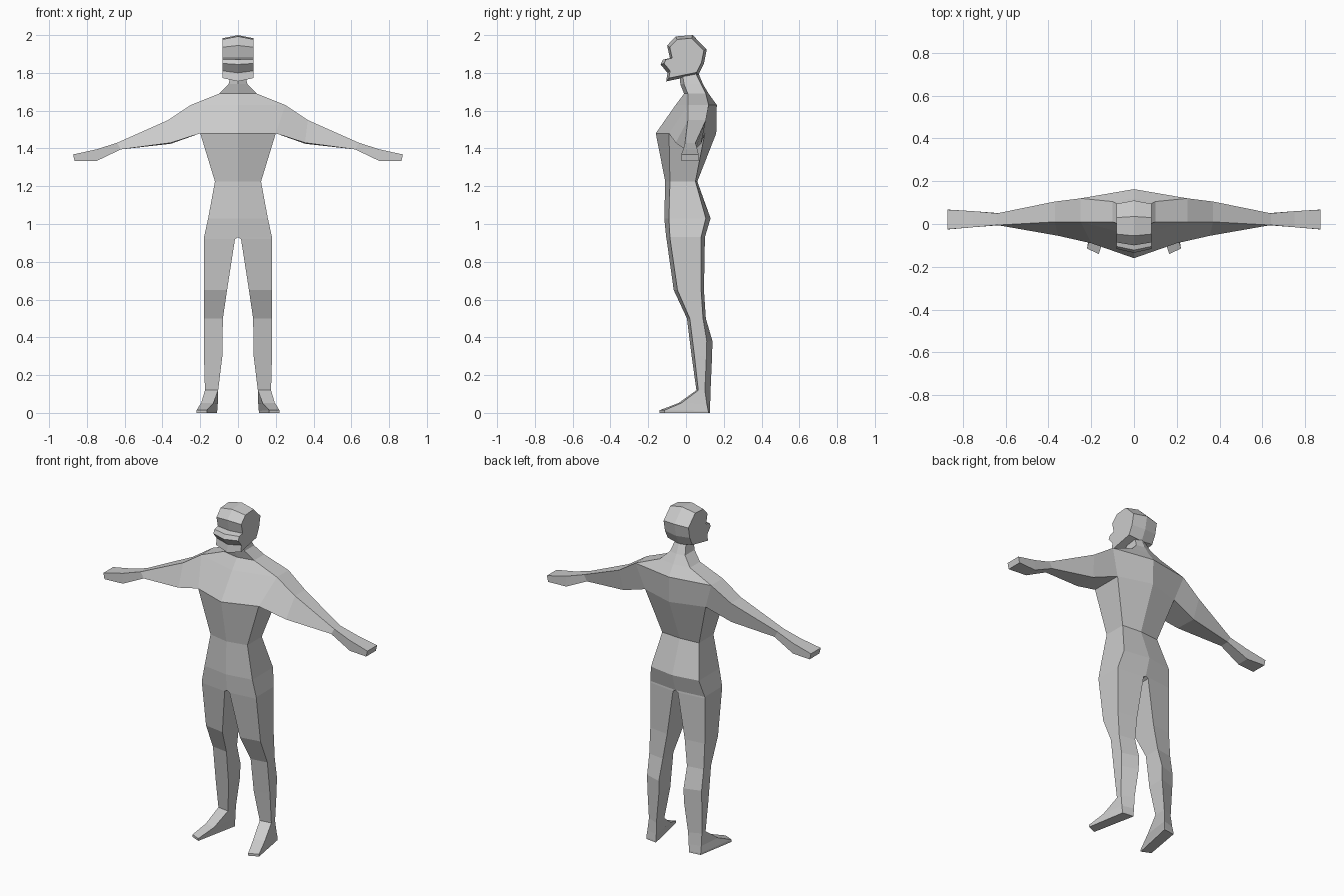
import bpy, bmesh


def loft(name, rings, closed=True, start=False, end=False, skip=(), mirror=True):
    """Skin a series of equal-length rings; optionally cap and mirror across x."""
    bm = bmesh.new()
    rows = [[bm.verts.new(p) for p in ring] for ring in rings]
    n = len(rows[0])
    for i in range(len(rows) - 1):
        for j in range(n if closed else n - 1):
            if (i, j) in skip:
                continue
            k = (j + 1) % n
            bm.faces.new((rows[i][j], rows[i][k], rows[i + 1][k], rows[i + 1][j]))
    if start:
        bm.faces.new(rows[0][::-1])
    if end:
        bm.faces.new(rows[-1])
    if mirror:
        geom = bm.verts[:] + bm.edges[:] + bm.faces[:]
        bmesh.ops.mirror(bm, geom=geom, axis='X', merge_dist=0.0)
        bmesh.ops.remove_doubles(bm, verts=bm.verts, dist=0.0005)
    bmesh.ops.recalc_face_normals(bm, faces=bm.faces)
    mesh = bpy.data.meshes.new(name)
    bm.to_mesh(mesh)
    bm.free()
    obj = bpy.data.objects.new(name, mesh)
    bpy.context.collection.objects.link(obj)
    return obj


# Torso and neck: z, half width, then y of front centre, front side, back side, back centre
torso = [
    (1.80, .035, -.035, -.02, .05, .065),
    (1.74, .05, -.03, -.01, .08, .09),
    (1.69, .10, -.01, .01, .105, .12),
    (1.63, .25, -.055, .01, .12, .163),
    (1.48, .20, -.16, -.09, .10, .16),
    (1.225, .122, -.11, -.085, .05, .06),
    (1.03, .158, -.115, -.09, .105, .13),
    (.93, .18, -.105, -.085, .08, .10),
]
loft("torso", [[(0, a, z), (w, b, z), (w, c, z), (0, d, z)]
               for z, w, a, b, c, d in torso],
     closed=False, skip={(3, 1)})   # shoulder opening

# Arms: top front, top back, bottom back, bottom front
arm = [
    [(.25, .01, 1.63), (.25, .12, 1.63), (.20, .10, 1.48), (.20, -.09, 1.48)],
    [(.37, .01, 1.55), (.37, .105, 1.55), (.355, .08, 1.425), (.355, -.055, 1.43)],
    [(.64, -.005, 1.43), (.64, .05, 1.43), (.62, .05, 1.395), (.62, -.005, 1.395)],
    [(.75, -.015, 1.395), (.75, .06, 1.395), (.75, .06, 1.333), (.75, -.015, 1.333)],
    [(.873, -.025, 1.368), (.873, .067, 1.368), (.865, .067, 1.333), (.865, -.025, 1.333)],
]
loft("arms", arm, end=True)

# Legs: z, inner x, outer x, y of front inner, front outer, back inner, back outer
leg = [
    (.93, 0, .18, -.105, -.085, .10, .08),
    (.92, .016, .18, -.103, -.084, .10, .08),
    (.65, .058, .18, -.065, -.045, .095, .08),
    (.50, .08, .18, .005, .02, .105, .09),
    (.38, .082, .18, .02, .035, .14, .11),
    (.30, .083, .18, .03, .045, .138, .108),
    (.12, .105, .175, .055, .065, .13, .10),
]
loft("legs", [[(xi, fi, z), (xo, fo, z), (xo, bo, z), (xi, bi, z)]
              for z, xi, xo, fi, fo, bi, bo in leg])

# Feet continue from the ankle down to the toes
foot = [
    [(.105, .055, .12), (.175, .065, .12), (.175, .10, .12), (.105, .13, .12)],
    [(.13, -.04, .052), (.195, -.025, .052), (.178, .11, .05), (.107, .128, .05)],
    [(.165, -.14, .014), (.22, -.115, .014), (.18, .118, .01), (.11, .127, .01)],
    [(.165, -.14, 0), (.22, -.115, 0), (.18, .118, 0), (.11, .127, 0)],
]
loft("feet", foot, end=True)

# Head: side profile, shrunk a little toward the temples
profile = [(-.105, 1.755), (-.098, 1.80), (-.135, 1.845), (-.122, 1.87), (-.085, 1.878),
           (-.10, 1.945), (-.055, 1.993), (.035, 2.0), (.11, 1.925), (.095, 1.85), (.065, 1.79)]


def head_ring(x, sy, sz):
    return [(x, y * sy, 1.88 + (z - 1.88) * sz) for y, z in profile]


loft("head", [head_ring(-.082, .86, .86), head_ring(0, 1, 1), head_ring(.082, .86, .86)],
     start=True, end=True, mirror=False)
